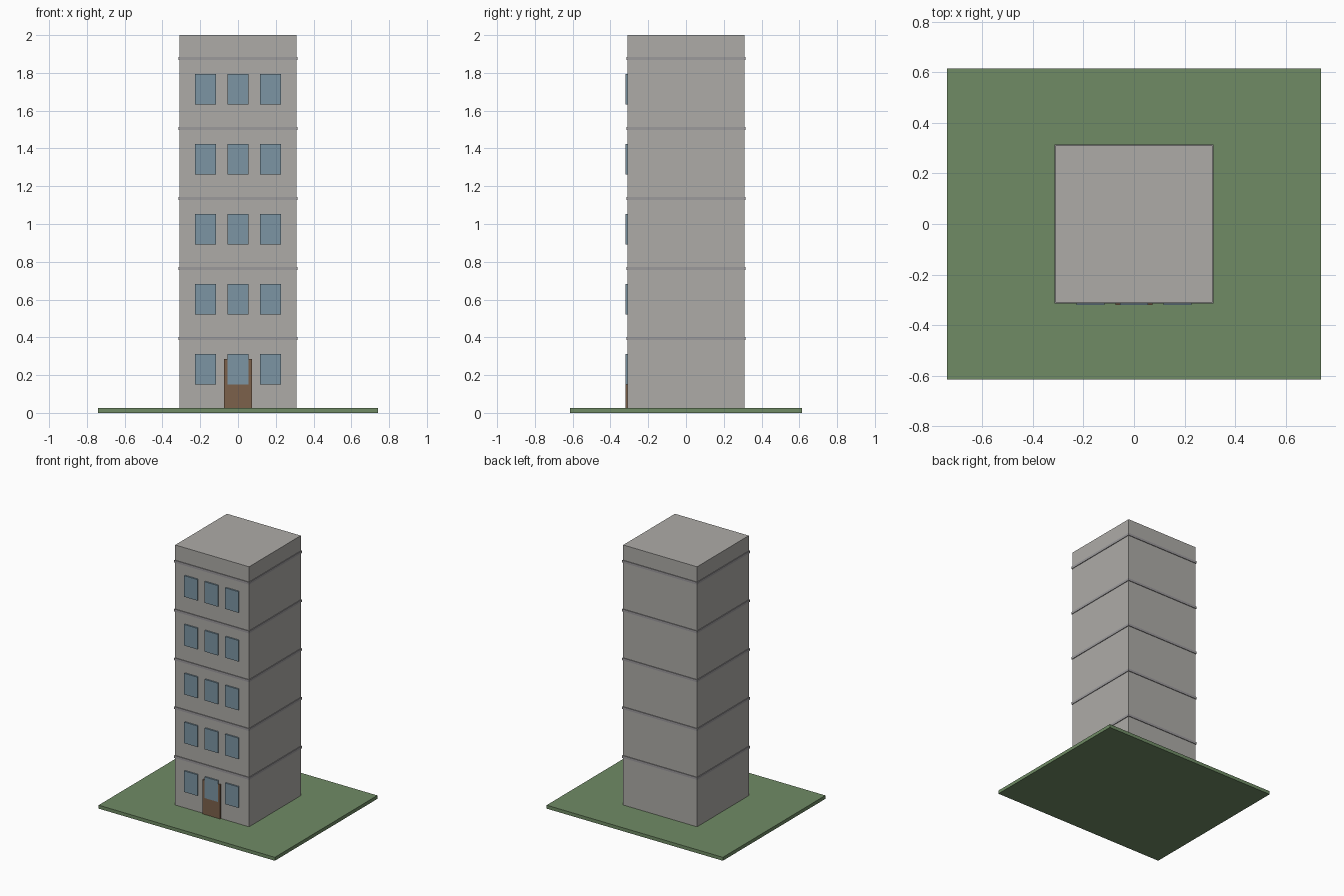
import bpy

if "Cube" in bpy.data.objects:
    bpy.data.objects.remove(bpy.data.objects["Cube"])


def material(name, color):
    m = bpy.data.materials.new(name)
    m.diffuse_color = (*color, 1)
    m.use_nodes = True
    m.node_tree.nodes["Principled BSDF"].inputs["Base Color"].default_value = m.diffuse_color
    return m


def box(name, x, y, z, mat=None):
    """Box from (min, max) ranges on each axis."""
    bpy.ops.mesh.primitive_cube_add(size=1, location=[sum(r) / 2 for r in (x, y, z)])
    ob = bpy.context.object
    ob.name = name
    ob.scale = [r[1] - r[0] for r in (x, y, z)]
    bpy.ops.object.transform_apply(location=False, rotation=False, scale=True)
    if mat:
        ob.data.materials.append(mat)
    return ob


grass = material("grass", (0.16, 0.26, 0.13))
wall = material("wall", (0.42, 0.41, 0.39))
trim = material("trim", (0.33, 0.32, 0.33))
glass = material("glass", (0.20, 0.30, 0.37))
wood = material("wood", (0.20, 0.12, 0.07))

W = 0.31          # half width of the tower
BASE = 0.026      # top of the lawn
FLOOR = 0.3705    # storey height

# Lawn and tower
box("lawn", (-0.74, 0.74), (-0.615, 0.615), (0, BASE), grass)
box("tower", (-W, W), (-W, W), (BASE, 2.0), wall)

# Entrance door
box("door", (-0.073, 0.073), (-0.32, -0.305), (BASE, 0.286), wood)

# Each storey: three front windows and a ledge around the top
for i in range(5):
    z = BASE + FLOOR * i
    for j in (-1, 0, 1):
        x = j * 0.172
        box(f"window_{i + 1}_{j + 2}", (x - 0.055, x + 0.055),
            (-0.321, -0.305), (z + 0.125, z + 0.285), glass)
    box(f"ledge_{i + 1}", (-0.315, 0.315), (-0.315, 0.315),
        (z + 0.359, z + 0.377), trim)
